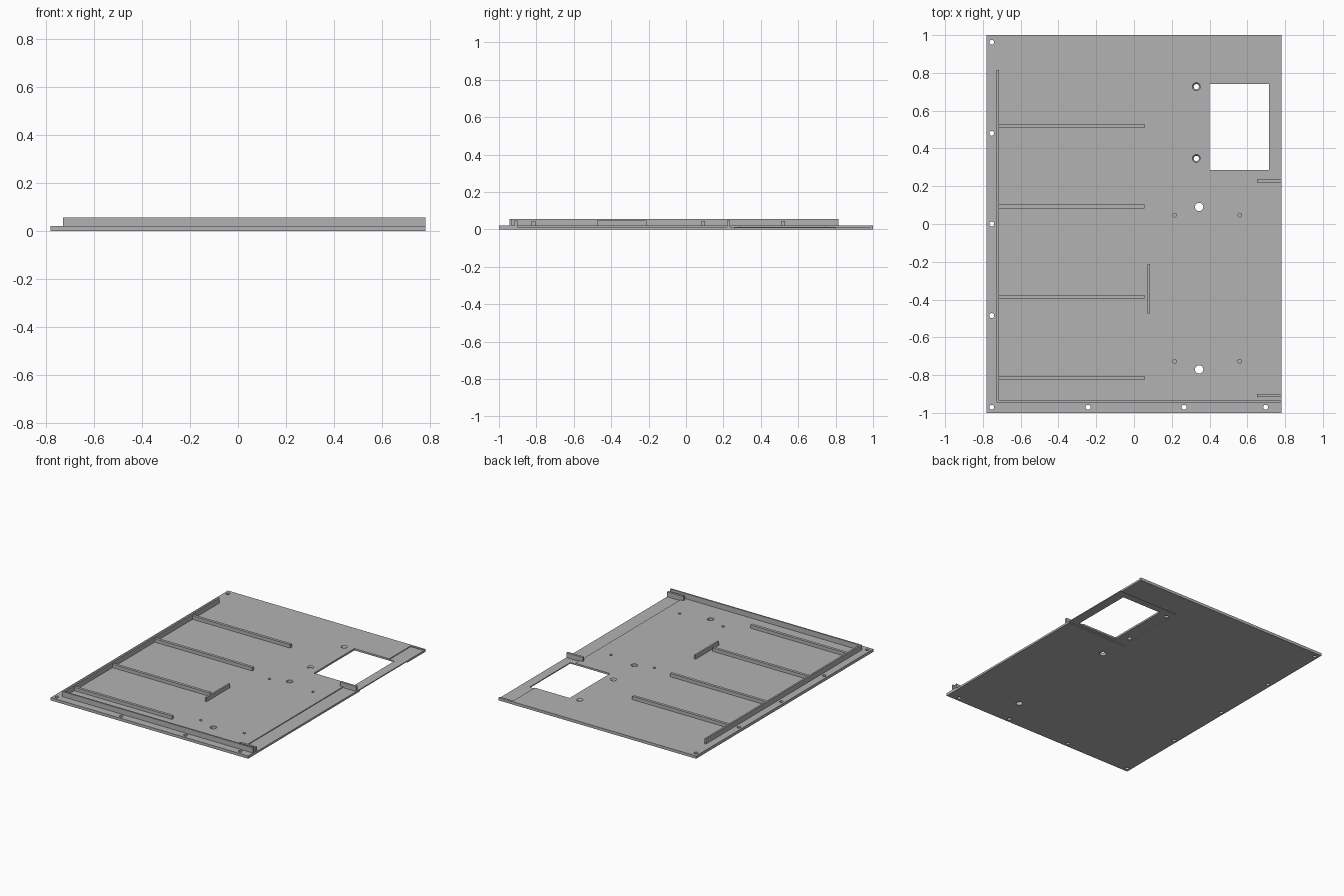
import bpy

cube = bpy.data.objects.get("Cube")
if cube:
    bpy.data.objects.remove(cube, do_unlink=True)

grey = bpy.data.materials.new("matte_grey")
grey.use_nodes = True
colour = (0.45, 0.45, 0.45, 1)
grey.diffuse_color = colour
grey.node_tree.nodes["Principled BSDF"].inputs["Base Color"].default_value = colour


def box(name, x0, x1, y0, y1, z0, z1):
    bpy.ops.mesh.primitive_cube_add(
        size=1, location=((x0 + x1) / 2, (y0 + y1) / 2, (z0 + z1) / 2))
    ob = bpy.context.object
    ob.name = name
    ob.scale = (x1 - x0, y1 - y0, z1 - z0)
    bpy.ops.object.transform_apply(location=False, rotation=False, scale=True)
    ob.data.materials.append(grey)
    return ob


def pin(x, y, z0, z1, r0, r1):
    bpy.ops.mesh.primitive_cone_add(
        vertices=24, radius1=r0, radius2=r1, depth=z1 - z0,
        location=(x, y, (z0 + z1) / 2))
    ob = bpy.context.object
    ob.data.materials.append(grey)
    return ob


def cut(target, cutter):
    cutter.hide_render = True
    mod = target.modifiers.new("cut", "BOOLEAN")
    mod.operation = "DIFFERENCE"
    mod.solver = "EXACT"
    mod.object = cutter
    bpy.context.view_layer.objects.active = target
    bpy.ops.object.modifier_apply(modifier=mod.name)
    bpy.data.objects.remove(cutter, do_unlink=True)


T = 0.02   # plate thickness
E = 0.78   # half width

# Base plate with its window and shallow recesses
plate = box("base_plate", -E, E, -1, 1, 0, T)
cut(plate, box("edge_recess", 0.675, 0.9, -0.905, 0.985, 0.014, 0.1))
cut(plate, box("underside_recess", 0.305, 0.9, 0.26, 0.8, -0.1, 0.007))
cut(plate, box("window_opening", 0.4, 0.715, 0.285, 0.742, -0.1, 0.1))

# Screw holes along the left and front borders
for y in (0.962, 0.48, 0, -0.485, -0.97):
    cut(plate, pin(-0.753, y, -0.05, 0.05, 0.013, 0.013))
for x in (-0.243, 0.265, 0.697):
    cut(plate, pin(x, -0.97, -0.05, 0.05, 0.013, 0.013))

# Large through holes and small blind locating holes
for y in (0.09, -0.77):
    cut(plate, pin(0.345, y, -0.05, 0.05, 0.022, 0.022))
for y in (0.047, -0.727):
    for x in (0.215, 0.56):
        cut(plate, pin(x, y, 0.01, 0.03, 0.01, 0.01))

# Countersunk holes beside the window
for y in (0.727, 0.347):
    cut(plate, pin(0.33, y, -0.05, 0.05, 0.014, 0.014))
    cut(plate, pin(0.33, y, 0.01, 0.021, 0.014, 0.022))

# Upright border walls
box("side_wall", -0.727, -0.715, -0.945, 0.815, 0.015, 0.057)
box("front_wall", -0.727, E, -0.945, -0.934, 0.015, 0.057)

# Long cross ribs
for i, y in enumerate((0.519, 0.092, -0.385, -0.815)):
    box(f"cross_rib_{i + 1}", -0.718, 0.055, y - 0.01, y + 0.01, 0.015, 0.044)

# Short centre rib and the two edge tabs
box("centre_rib", 0.072, 0.084, -0.475, -0.212, 0.015, 0.049)
for name, y in (("rear_tab", 0.228), ("front_tab", -0.908)):
    box(name, 0.65, E, y - 0.008, y + 0.008, 0.012, 0.049)
